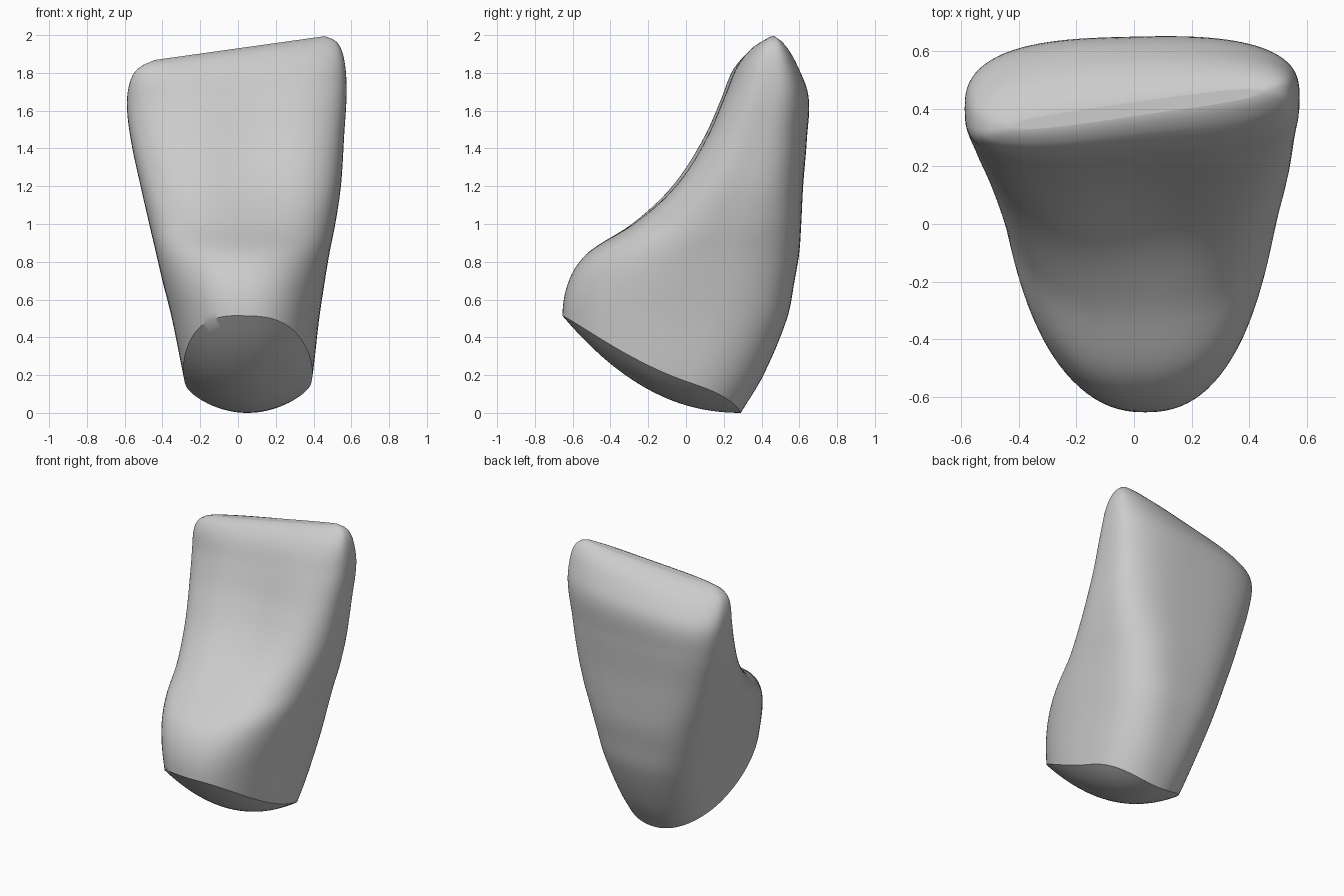
import bpy, bmesh, math

cube = bpy.data.objects.get("Cube")
if cube:
    bpy.data.objects.remove(cube, do_unlink=True)

# Height, front y, back y, left-hand x, right-hand x, front and back squareness
SECTIONS = [
    (0.0, -0.58, 0.29, -0.25, 0.36, 2.3, 2.2),
    (0.2, -0.62, 0.41, -0.29, 0.395, 2.3, 2.4),
    (0.5, -0.655, 0.535, -0.35, 0.43, 2.3, 2.9),
    (0.7, -0.625, 0.575, -0.4, 0.46, 2.3, 3.2),
    (0.85, -0.53, 0.6, -0.435, 0.485, 2.3, 3.3),
    (1.0, -0.31, 0.61, -0.47, 0.515, 2.4, 3.3),
    (1.2, -0.1, 0.62, -0.515, 0.545, 2.6, 3.2),
    (1.45, 0.07, 0.64, -0.565, 0.562, 2.7, 3.0),
    (1.67, 0.18, 0.645, -0.588, 0.575, 2.8, 2.8),
    (1.82, 0.25, 0.57, -0.57, 0.56, 3.0, 2.8),
    (1.9, 0.315, 0.49, -0.52, 0.52, 3.0, 2.8),
    (1.93, 0.37, 0.425, -0.44, 0.46, 2.8, 2.8),
]
TOP = SECTIONS[-1][0]
COLUMNS, ROWS, CAP_RINGS = 96, 56, 10


def section(z):
    """Smoothly interpolated section values at height z."""
    z = min(max(z, 0), TOP)
    last = len(SECTIONS) - 1
    i = next(k for k in range(last) if z <= SECTIONS[k + 1][0])
    a, b = SECTIONS[i], SECTIONS[i + 1]
    before, after = SECTIONS[max(i - 1, 0)], SECTIONS[min(i + 2, last)]
    span = b[0] - a[0]
    t = (z - a[0]) / span
    out = []
    for k in range(1, len(a)):
        m0 = (b[k] - before[k]) / (b[0] - before[0]) * span
        m1 = (after[k] - a[k]) / (after[0] - a[0]) * span
        out.append((2*t**3 - 3*t**2 + 1) * a[k] + (t**3 - 2*t**2 + t) * m0
                   + (3*t**2 - 2*t**3) * b[k] + (t**3 - t**2) * m1)
    return out


def outline(angle, z):
    """Point on the rounded outline at height z."""
    front, back, left, right, front_power, back_power = section(z)
    c, s = math.cos(angle), math.sin(angle)
    power = back_power if s > 0 else front_power
    u = math.copysign(abs(c) ** (2 / power), c)
    v = math.copysign(abs(s) ** (2 / power), s)
    mid_x, mid_y = (left + right) / 2, front + (back - front) * (0.6 - 0.05 * z)
    x = mid_x + u * (right - left) / 2
    y = mid_y + v * ((back - mid_y) if v > 0 else (mid_y - front))
    # Shallow hollow between the ridges of the front face
    if v < 0:
        y += 0.05 * math.exp(-((x - 0.08) / 0.25)**2 - ((z - 1.3) / 0.4)**2) * abs(v)
    # Biting edge runs slightly askew
    y += 0.14 * x * (max(z, 0) / TOP)**10
    return x, y


def underside(x, y):
    return 0.57 * max(0, 0.3 - y)**2.2 + 1.1 * (x - 0.05)**2


def slant(x, z):
    """Tilt the upper end so that one corner stands higher."""
    return z + 0.14 * x * max(0, (z - 1) / (TOP - 1))**2


bm = bmesh.new()
rings = [[] for _ in range(ROWS + 1)]
for c in range(COLUMNS):
    angle = math.tau * c / COLUMNS
    base = 0.2
    for _ in range(40):
        base = 0.5 * base + 0.5 * underside(*outline(angle, base))
    for r in range(ROWS + 1):
        t = r / ROWS
        z = base + (TOP - base) * (0.6 * t + 0.4 * math.sin(t * math.pi / 2))
        x, y = outline(angle, z)
        rings[r].append(bm.verts.new((x, y, slant(x, z))))


def bridge(lower, upper):
    for i in range(COLUMNS):
        j = (i + 1) % COLUMNS
        bm.faces.new((lower[i], lower[j], upper[j], upper[i]))


def cap(rim, height):
    """Close a rim with shrinking rings that follow a height function."""
    cx = sum(v.co.x for v in rim) / COLUMNS
    cy = sum(v.co.y for v in rim) / COLUMNS
    outer = rim
    for k in range(1, CAP_RINGS):
        f = 1 - k / CAP_RINGS
        inner = []
        for v in rim:
            x, y = cx + (v.co.x - cx) * f, cy + (v.co.y - cy) * f
            inner.append(bm.verts.new((x, y, height(x, y))))
        bridge(outer, inner)
        outer = inner
    centre = bm.verts.new((cx, cy, height(cx, cy)))
    for i in range(COLUMNS):
        bm.faces.new((outer[i], outer[(i + 1) % COLUMNS], centre))


# Walls, curved underside and slanted upper end
for lower, upper in zip(rings, rings[1:]):
    bridge(lower, upper)
cap(rings[0], underside)
cap(rings[-1], lambda x, y: slant(x, TOP))
bmesh.ops.recalc_face_normals(bm, faces=bm.faces)

mesh = bpy.data.meshes.new("tooth_crown")
bm.to_mesh(mesh)
bm.free()
crown = bpy.data.objects.new("tooth_crown", mesh)
bpy.context.collection.objects.link(crown)

# Single plain grey material
grey = bpy.data.materials.new("light_grey")
grey.use_nodes = True
colour = (0.6, 0.6, 0.6, 1)
grey.diffuse_color = colour
grey.node_tree.nodes["Principled BSDF"].inputs["Base Color"].default_value = colour
mesh.materials.append(grey)

bpy.context.view_layer.objects.active = crown
crown.select_set(True)
bpy.ops.object.shade_smooth_by_angle(angle=math.radians(40))
